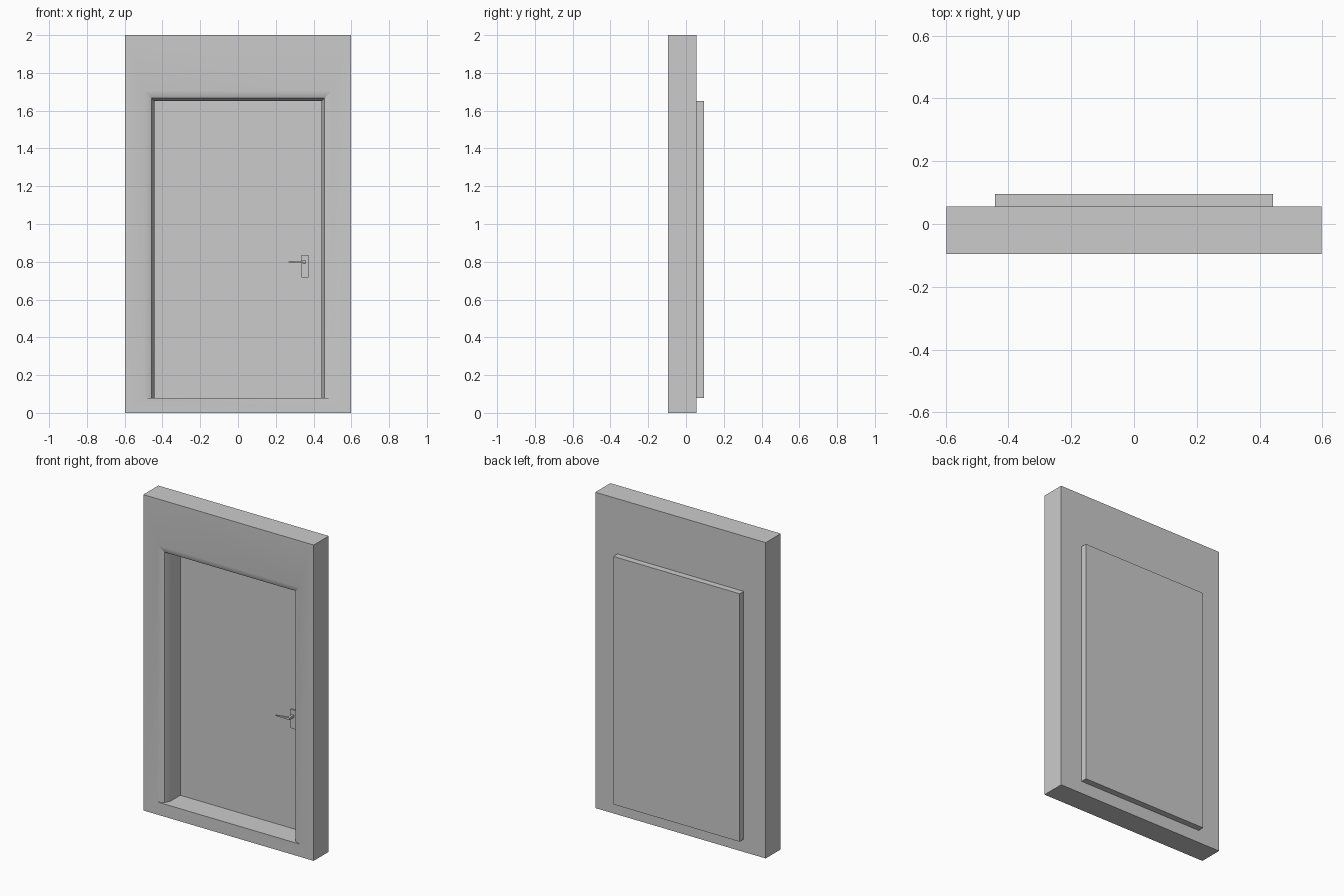
import bpy, bmesh, math

if "Cube" in bpy.data.objects:
    bpy.data.objects.remove(bpy.data.objects["Cube"])


def loft(name, rings, closed=False, smooth=False):
    """Bridge equal-sized point rings; cap the ends unless closed into a loop."""
    bm = bmesh.new()
    vs = [[bm.verts.new(p) for p in r] for r in rings]
    n = len(vs[0])
    pairs = list(zip(vs, vs[1:]))
    if closed:
        pairs.append((vs[-1], vs[0]))
    else:
        bm.faces.new(vs[0])
        bm.faces.new(vs[-1])
    for a, b in pairs:
        for i in range(n):
            j = (i + 1) % n
            bm.faces.new((a[i], a[j], b[j], b[i]))
    bmesh.ops.recalc_face_normals(bm, faces=bm.faces)
    me = bpy.data.meshes.new(name)
    bm.to_mesh(me)
    bm.free()
    ob = bpy.data.objects.new(name, me)
    bpy.context.collection.objects.link(ob)
    if smooth:
        bpy.ops.object.select_all(action='DESELECT')
        ob.select_set(True)
        bpy.context.view_layer.objects.active = ob
        bpy.ops.object.shade_smooth_by_angle(angle=math.radians(30))
    return ob


def rect(x0, x1, z0, z1, y):
    return [(x0, y, z0), (x0, y, z1), (x1, y, z1), (x1, y, z0)]


FRONT, BACK = -0.095, 0.055
W, TOP, SILL = 0.443, 1.65, 0.08
R = 0.055  # rounding of the opening's front edge

# Wall with opening: outer shell, then two-step rounded lip, then jamb
rings = [rect(-0.597, 0.597, 0, 2, BACK), rect(-0.597, 0.597, 0, 2, FRONT)]
for i in range(3):
    a = i * math.pi / 4
    grow = R * (1 - math.sin(a))
    depth = R * (1 - math.cos(a))
    rings.append(rect(-W - grow, W + grow, SILL, TOP + grow, FRONT + depth))
rings.append(rect(-W, W, SILL, TOP, BACK))
loft("wall_frame", rings, closed=True, smooth=True)

# Door slab behind the wall
loft("door_panel", [rect(-W, W, SILL, TOP, y) for y in (BACK, 0.095)])

# Handle plate
loft("handle_plate", [rect(0.336, 0.373, 0.718, 0.837, y) for y in (BACK - 0.01, BACK)])

# Lever: stem out of the plate, bent toward a thin tip
def section(xa, ya, xb, yb, h):
    z = 0.799
    return [(xa, ya, z - h), (xb, yb, z - h), (xb, yb, z + h), (xa, ya, z + h)]

loft("handle_lever", [
    section(0.345, 0.046, 0.361, 0.046, 0.007),
    section(0.345, 0.012, 0.361, 0.000, 0.007),
    section(0.268, 0.000, 0.268, -0.006, 0.003),
])
